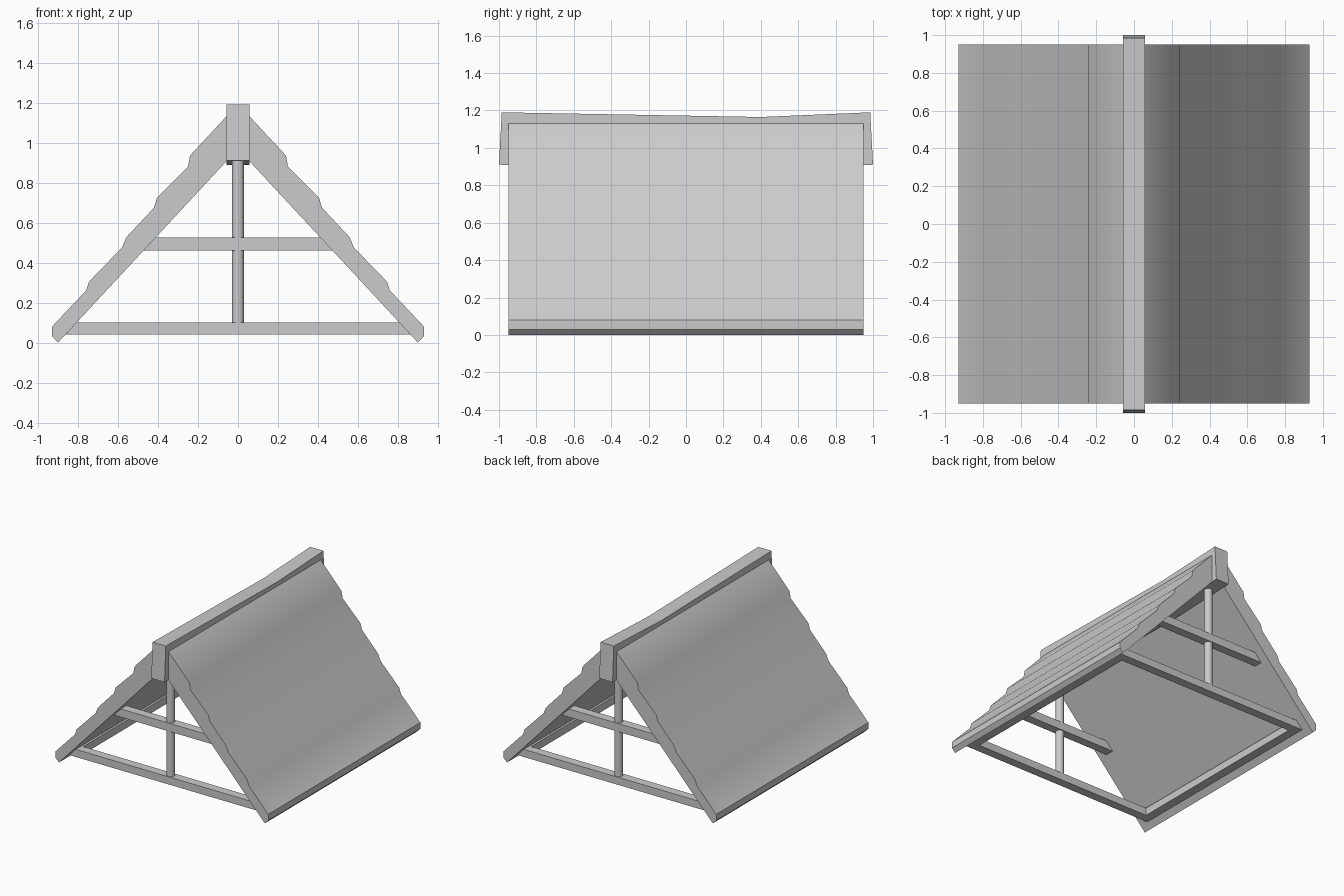
import bpy, bmesh, math
from mathutils import Vector

cube = bpy.data.objects.get("Cube")
if cube:
    bpy.data.objects.remove(cube, do_unlink=True)

grey = bpy.data.materials.new("plain_grey")
grey.use_nodes = True
COLOUR = (0.6, 0.6, 0.6, 1)
grey.diffuse_color = COLOUR
grey.node_tree.nodes["Principled BSDF"].inputs["Base Color"].default_value = COLOUR


def prism(name, ring, sweep, smooth=None):
    """Sweep a closed ring of 3D points along a vector."""
    bm = bmesh.new()
    face = bm.faces.new([bm.verts.new(p) for p in ring])
    moved = bmesh.ops.extrude_face_region(bm, geom=[face])["geom"]
    verts = [v for v in moved if isinstance(v, bmesh.types.BMVert)]
    bmesh.ops.translate(bm, verts=verts, vec=Vector(sweep))
    bmesh.ops.recalc_face_normals(bm, faces=bm.faces)
    mesh = bpy.data.meshes.new(name)
    bm.to_mesh(mesh)
    bm.free()
    mesh.materials.append(grey)
    obj = bpy.data.objects.new(name, mesh)
    bpy.context.collection.objects.link(obj)
    if smooth:
        bpy.ops.object.select_all(action="DESELECT")
        obj.select_set(True)
        bpy.context.view_layer.objects.active = obj
        bpy.ops.object.shade_smooth_by_angle(angle=math.radians(smooth))
    return obj


# Stepped roof slopes, thick at the ridge and thin at the eaves
ROOF_Y = 0.95
slope = [(0.05, 0.915), (0.05, 1.14), (0.24, 0.935), (0.25, 0.88),
         (0.405, 0.725), (0.42, 0.675), (0.56, 0.525), (0.58, 0.475),
         (0.745, 0.305), (0.76, 0.26), (0.93, 0.08), (0.93, 0.03), (0.9, 0)]
for side, sign in (("left", 1), ("right", -1)):
    prism("roof_slope_" + side, [(sign * x, -ROOF_Y, z) for x, z in slope],
          (0, 2 * ROOF_Y, 0), smooth=35)

# Sagging ridge beam with raked ends
ridge = [(-1, 0.91), (-0.985, 1.19), (0.4, 1.165), (0.985, 1.19),
         (1, 0.91), (0.4, 0.888)]
prism("ridge_beam", [(-0.058, y, z) for y, z in ridge], (0.116, 0, 0))

# Truss at each gable: tie beam, collar beam and round king post
TRUSS_Y, HALF = 0.84, 0.035
for end, sign in (("front", -1), ("back", 1)):
    y = sign * TRUSS_Y
    for name, low, high, x_low, x_high in (("tie_beam", 0.04, 0.1, 0.86, 0.82),
                                           ("collar_beam", 0.46, 0.525, 0.5, 0.44)):
        ring = [(-x_low, low), (x_low, low), (x_high, high), (-x_high, high)]
        prism(f"{name}_{end}", [(x, y - HALF, z) for x, z in ring], (0, 2 * HALF, 0))
    angles = [math.tau * i / 12 for i in range(12)]
    prism("king_post_" + end,
          [(0.031 * math.cos(a), y + 0.031 * math.sin(a), 0.08) for a in angles],
          (0, 0, 0.83), smooth=40)

# Wall plates joining the trusses along the eaves
for side, sign in (("left", 1), ("right", -1)):
    ring = [(0.79, 0.04), (0.86, 0.04), (0.83, 0.1), (0.79, 0.1)]
    prism("wall_plate_" + side, [(sign * x, -TRUSS_Y, z) for x, z in ring],
          (0, 2 * TRUSS_Y, 0))
